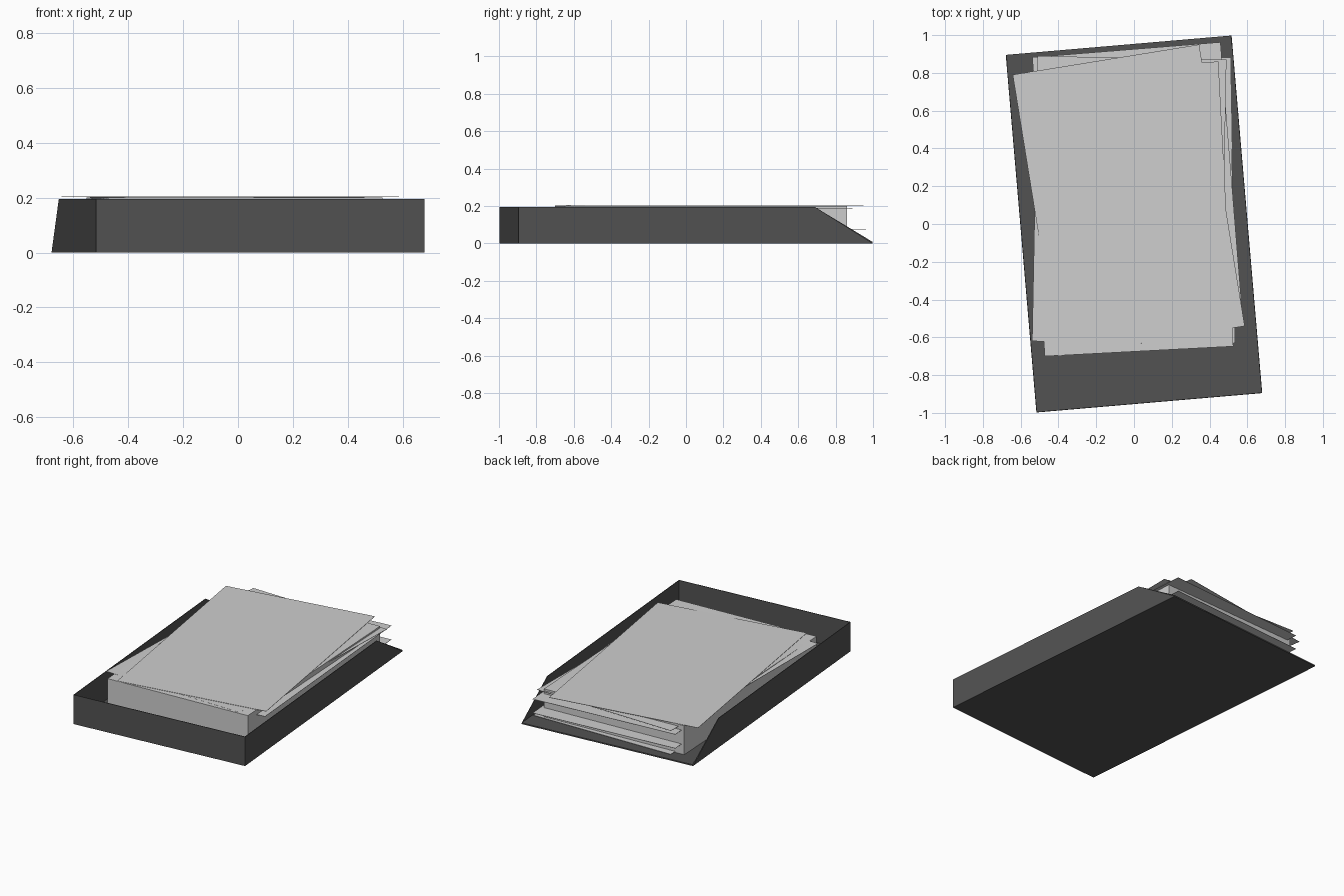
import bpy
import bmesh
from math import radians

cube = bpy.data.objects.get("Cube")
if cube:
    bpy.data.objects.remove(cube)


def material(name, grey):
    mat = bpy.data.materials.new(name)
    mat.use_nodes = True
    colour = (grey, grey, grey, 1)
    mat.diffuse_color = colour
    mat.node_tree.nodes["Principled BSDF"].inputs["Base Color"].default_value = colour
    return mat


tray_grey = material("dark grey tray", 0.085)
paper_white = material("pale paper", 0.62)


def add_object(name, bm, mat, location, rotation):
    bmesh.ops.recalc_face_normals(bm, faces=bm.faces)
    mesh = bpy.data.meshes.new(name)
    bm.to_mesh(mesh)
    bm.free()
    mesh.materials.append(mat)
    obj = bpy.data.objects.new(name, mesh)
    obj.location = location
    obj.rotation_euler = [radians(a) for a in rotation]
    bpy.context.collection.objects.link(obj)
    return obj


def box(name, size, mat, location, rotation):
    bm = bmesh.new()
    bmesh.ops.create_cube(bm, size=1)
    bmesh.ops.scale(bm, vec=size, verts=bm.verts)
    return add_object(name, bm, mat, location, rotation)


# Letter tray: floor, front wall and side walls that slope down at the open back
half_w, half_l, wall_h, slope_y = 0.6, 0.95, 0.195, 0.64
profile = [(-half_l, 0), (half_l, 0), (slope_y, wall_h), (-half_l, wall_h)]
bm = bmesh.new()
right, left = [[bm.verts.new((x, y, z)) for y, z in profile] for x in (-half_w, half_w)]
bm.faces.new(right)
bm.faces.new(left)
bm.faces.new((right[0], right[1], left[1], left[0]))
bm.faces.new((right[0], left[0], left[3], right[3]))
tray = add_object("letter_tray", bm, tray_grey, (0, 0, 0), (0, 0, 4.9))
# Keep the thickness on the inner side of the outline
if tray.data.polygons[2].normal.z > 0:
    tray.data.flip_normals()
solid = tray.modifiers.new("thickness", "SOLIDIFY")
solid.thickness = 0.004
solid.offset = -1
solid.use_even_offset = True

# Squared pile of paper
page_w, page_l = 1.0, 1.51
box("paper_stack", (page_w, page_l, 0.194), paper_white, (-0.013, 0.08, 0.104), (0, 0, 3))

# Loose sheets turned out of line with the pile: centre, tilt and turn
sheets = [
    ("bottom_sheet", (0.023, 0.115, 0.014), 0, 1),
    ("lower_sheet", (0.02, 0.17, 0.075), 0, 4.6),
    ("upper_sheet", (0.02, 0.17, 0.168), 0, 4.6),
    ("tilted_sheet", (-0.025, 0.125, 0.194), -0.5, -1.1),
    ("top_sheet", (-0.028, 0.125, 0.204), 0, 9.2),
]
for name, centre, tilt, turn in sheets:
    box(name, (page_w, page_l, 0.002), paper_white, centre, (tilt, 0, turn))
